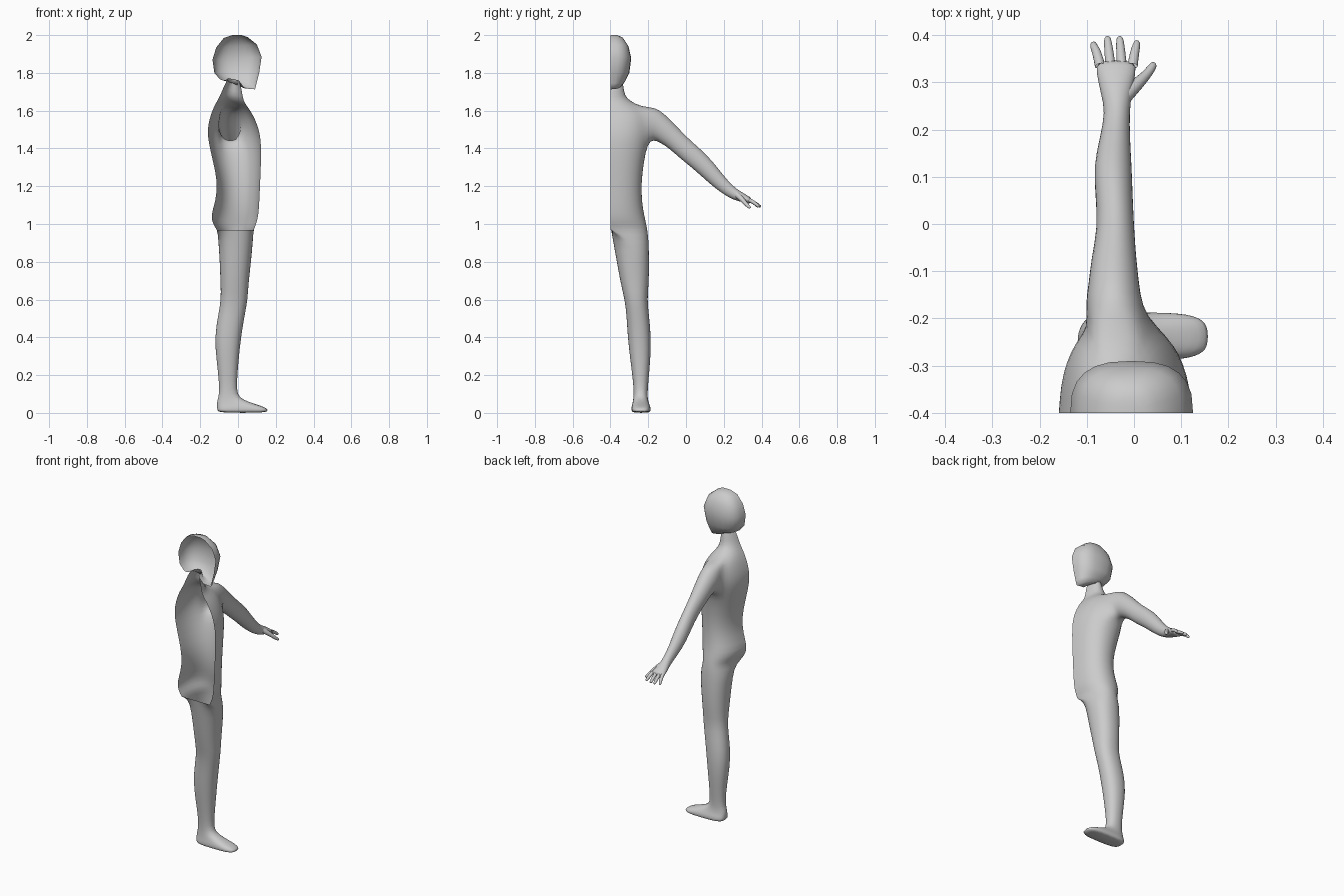
import bpy, bmesh, math
from mathutils import Vector

Y0 = -0.4            # open centre plane of the half figure
N = 24               # sides of a full ring


def sp(v, p):
    return math.copysign(abs(v) ** p, v)


def half_ring(bm, xb, xf, zb, zf, w, p=1.0):
    """Half ellipse from front to back, bulging to +y from the centre plane."""
    out = []
    for i in range(N // 2 + 1):
        a = 2 * math.pi * i / N
        c, s = sp(math.cos(a), p), sp(max(math.sin(a), 0), p)
        if i == N // 2:
            s = 0
        t = (c + 1) / 2
        out.append(bm.verts.new((xb + (xf - xb) * t, Y0 + w * s, zb + (zf - zb) * t)))
    return out


def leg_ring(bm, xb, xf, ya, yb, z, p=0.9):
    out = []
    for i in range(N):
        a = 2 * math.pi * i / N
        out.append(bm.verts.new(((xb + xf) / 2 + (xf - xb) / 2 * sp(math.cos(a), p),
                                 (ya + yb) / 2 + (yb - ya) / 2 * sp(math.sin(a), p), z)))
    return out


def skin(bm, rings, closed):
    rows = []
    for r, q in zip(rings, rings[1:]):
        n = len(r)
        rows.append([bm.faces.new((r[i], r[(i + 1) % n], q[(i + 1) % n], q[i]))
                     for i in range(n if closed else n - 1)])
    return rows


def finish(name, bm, levels):
    bmesh.ops.recalc_face_normals(bm, faces=bm.faces[:])
    for f in bm.faces:
        f.smooth = True
    me = bpy.data.meshes.new(name)
    bm.to_mesh(me)
    bm.free()
    ob = bpy.data.objects.new(name, me)
    bpy.context.collection.objects.link(ob)
    if levels:
        m = ob.modifiers.new("smooth", "SUBSURF")
        m.levels = m.render_levels = levels
    return ob


# head: faceted half shell, sloping to the jaw and tucked in to the neck
bm = bmesh.new()
head = [half_ring(bm, *r) for r in [
    (-.03, .02, 2.0, 2.0, .035, .9),
    (-.075, .05, 1.985, 1.99, .065, .8),
    (-.115, .10, 1.935, 1.95, .095, .75),
    (-.135, .125, 1.87, 1.885, .11, .75),
    (-.125, .112, 1.80, 1.80, .10, .8),
    (-.095, .098, 1.765, 1.745, .078, .85),
    (-.08, .09, 1.76, 1.713, .06, .9),
    (-.065, .035, 1.762, 1.718, .055, 1),
    (-.05, .005, 1.772, 1.76, .05, 1)]]
skin(bm, head, False)
bm.faces.new(head[0])
finish("head", bm, 0)

# body: half torso, arm and leg in one skin
bm = bmesh.new()
torso = [half_ring(bm, *r) for r in [
    (-.05, .005, 1.772, 1.76, .06),
    (-.07, .018, 1.74, 1.72, .07),
    (-.09, .025, 1.69, 1.67, .075),
    (-.105, .035, 1.66, 1.64, .105),
    (-.125, .055, 1.625, 1.615, .165, .9),
    (-.142, .08, 1.585, 1.575, .195, .9),
    (-.157, .10, 1.53, 1.53, .205, .9),
    (-.161, .115, 1.48, 1.48, .205, .9),
    (-.154, .122, 1.425, 1.425, .198, .9),
    (-.132, .122, 1.33, 1.33, .178, .9),
    (-.107, .117, 1.22, 1.22, .165, .9),
    (-.118, .113, 1.12, 1.12, .167, .9),
    (-.145, .108, 1.045, 1.05, .18, .9),
    (-.132, .10, 1.0, 1.01, .19, .9),
    (-.11, .083, .965, .97, .197, .9)]]
faces = skin(bm, torso, False)

# shoulder opening
hole = [f for row in faces[4:8] for f in row[4:8]]
bmesh.ops.delete(bm, geom=hole, context='FACES')

# arm and palm: (top y, z), (bottom y, z), x range
arm_rows = [
    (-.165, 1.62, -.175, 1.447, -.105, .018),
    (-.12, 1.59, -.135, 1.428, -.097, .012),
    (-.06, 1.53, -.09, 1.40, -.092, .006),
    (.01, 1.455, -.03, 1.345, -.078, .001),
    (.08, 1.395, .04, 1.29, -.082, -.002),
    (.14, 1.335, .10, 1.235, -.087, -.004),
    (.20, 1.255, .165, 1.18, -.073, -.008),
    (.25, 1.20, .225, 1.14, -.061, -.009),
    (.285, 1.175, .268, 1.122, -.071, -.004),
    (.325, 1.152, .312, 1.112, -.08, .004),
    (.352, 1.134, .342, 1.104, -.083, .007)]
arm = []
for yt, zt, yb, zb, xa, xb in arm_rows:
    ring = []
    for i in range(16):
        a = 2 * math.pi * i / 16
        t = (math.sin(a) + 1) / 2
        ring.append(bm.verts.new(((xa + xb) / 2 + (xb - xa) / 2 * math.cos(a),
                                  yb + (yt - yb) * t, zb + (zt - zb) * t)))
    arm.append(ring)
skin(bm, arm, True)
bm.faces.new(arm[-1])
rim = set()
for r in range(4, 9):
    for c in range(4, 9):
        if r in (4, 8) or c in (4, 8):
            rim.add(torso[r][c])
edges = [e for e in bm.edges if e.is_boundary and
         (all(v in rim for v in e.verts) or all(v in arm[0] for v in e.verts))]
bmesh.ops.bridge_loops(bm, edges=edges)
loose = [v for v in bm.verts if not v.link_faces]
bmesh.ops.delete(bm, geom=loose, context='VERTS')

# leg and foot: the torso's last half ring plus a crotch line closes the first ring
cr = []
for i in range(N // 2 + 1, N):
    c = math.cos(2 * math.pi * i / N)
    cr.append(bm.verts.new((-.0135 + .0965 * sp(c, .9), Y0 + .004, .9675)))
leg = [torso[-1] + cr] + [leg_ring(bm, *r) for r in [
    (-.105, .08, -.388, -.198, .92),
    (-.097, .07, -.367, -.194, .80),
    (-.093, .055, -.345, -.197, .68),
    (-.09, .052, -.325, -.205, .60),
    (-.105, .036, -.315, -.196, .52),
    (-.125, .016, -.309, -.184, .40),
    (-.114, .003, -.295, -.188, .28),
    (-.10, -.006, -.279, -.2, .16),
    (-.10, -.005, -.277, -.204, .095),
    (-.11, .03, -.28, -.201, .068),
    (-.112, .09, -.284, -.195, .047, .8),
    (-.112, .145, -.289, -.187, .03, .7),
    (-.11, .161, -.289, -.187, .015, .6),
    (-.105, .155, -.286, -.19, 0, .6)]]
skin(bm, leg, True)
bm.faces.new(leg[-1])
finish("body", bm, 1)


# fingers and thumb: tapered tubes along short paths
def finger(name, pts, radii):
    bm = bmesh.new()
    rings = []
    pts = [Vector(p) for p in pts]
    for i, (p, r) in enumerate(zip(pts, radii)):
        d = pts[min(i + 1, len(pts) - 1)] - pts[max(i - 1, 0)]
        u = d.cross(Vector((0, 0, 1))).normalized()
        v = d.cross(u).normalized()
        rings.append([bm.verts.new(p + r * (u * math.cos(k * math.pi / 4) + v * math.sin(k * math.pi / 4)))
                      for k in range(8)])
    skin(bm, rings, True)
    bm.faces.new(rings[-1])
    finish(name, bm, 1)


for i, (xa, xt, yt) in enumerate([(-.072, -.086, .385), (-.05, -.056, .397),
                                  (-.026, -.03, .397), (-.003, .006, .388)]):
    finger("finger_%d" % (i + 1),
           [(xa, .335, 1.127), ((xa + xt) / 2, .366, 1.11), (xt, yt - .008, 1.096), (xt, yt, 1.09)],
           [.012, .0105, .009, .006])
finger("thumb", [(-.02, .27, 1.155), (.008, .298, 1.13), (.026, .315, 1.108), (.04, .334, 1.09), (.043, .341, 1.084)],
       [.018, .015, .011, .01, .006])
